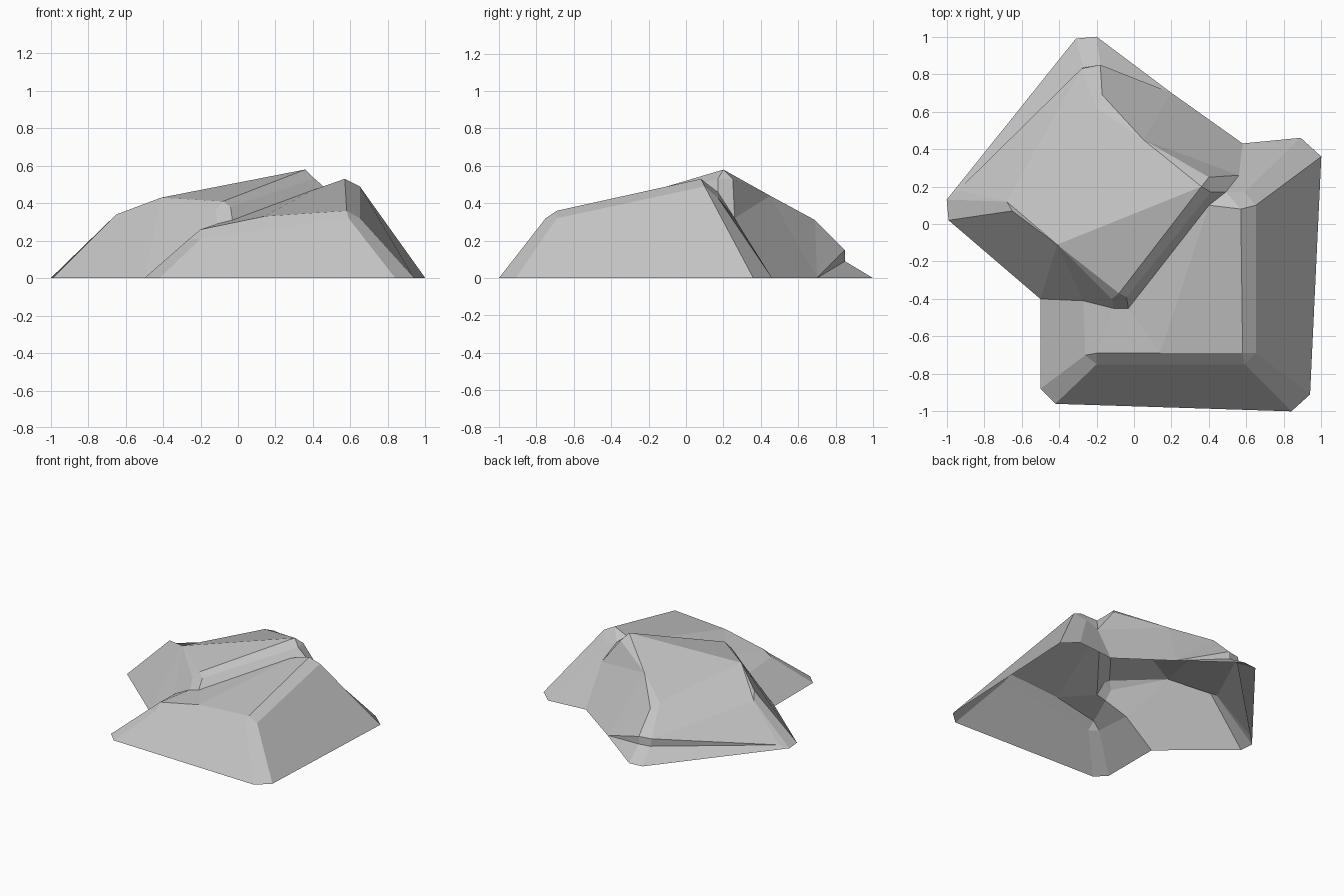
import bpy
import bmesh

default_cube = bpy.data.objects.get("Cube")
if default_cube:
    bpy.data.objects.remove(default_cube, do_unlink=True)

stone = bpy.data.materials.new("stone_grey")
stone.use_nodes = True
grey = (0.55, 0.55, 0.55, 1)
stone.diffuse_color = grey
stone.node_tree.nodes["Principled BSDF"].inputs["Base Color"].default_value = grey

# Ground outline shared by both halves of the rock
ground = dict(
    notch_left=(-.5, -.4), slab_left=(-.5, -.88), slab_front_left=(-.42, -.96),
    slab_front_right=(.84, -1), slab_right=(.94, -.91), slab_back_right=(1, .36),
    slab_back=(.89, .46), notch_back=(.58, .43), back_middle=(.2, .7),
    back_right=(-.2, 1), back_left=(-.31, .99), side_back=(-1, .13), side_front=(-.99, .02),
)

# Corners of the low slab and of the valley between the halves
slab = dict(
    corner_front=(.59, -.75, .32), corner_right=(.65, -.69, .32), corner_top=(.58, -.69, .36),
    left_front=(-.2, -.75, .21), left_side=(-.26, -.7, .21), left_top=(-.2, -.69, .26),
    crest_middle=(.14, -.69, .33), peak=(.57, .08, .53), peak_right=(.65, .1, .49),
    shoulder=(.59, .17, .43), gully_back=(.56, .26, .32), gully_top=(.49, .17, .46),
    valley_top=(.4, .1, .47), valley_bottom=(-.03, -.45, .31),
    valley_toe=(-.11, -.45, .29), valley_left=(-.27, -.41, .2),
)

# Corners of the tilted boulder
boulder = dict(
    summit=(.36, .2, .58), summit_right=(.41, .17, .53), summit_back=(.4, .25, .53),
    nose_top=(-.08, -.37, .41), nose_left=(-.12, -.4, .36), nose_right=(-.04, -.39, .38),
    brow=(-.41, -.11, .43), cheek_front=(-.65, .07, .34), cheek_back=(-.68, .12, .29),
    ridge_middle=(.05, .45, .44), ridge_end=(-.2, .62, .34), ridge_low=(-.17, .69, .31),
    lip_right=(-.18, .85, .15), lip_left=(-.28, .83, .15),
    step_right=(-.18, .85, .09), step_left=(-.27, .835, .09), heel=(-.94, .18, .03),
)

# Slab sides, including the bevelled corners
slab_sides = [
    "slab_front_left slab_front_right corner_front left_front",
    "slab_front_right slab_right corner_right corner_front",
    "slab_right slab_back_right peak_right corner_right",
    "slab_back_right slab_back shoulder peak_right",
    "slab_back notch_back gully_back shoulder",
    "slab_left slab_front_left left_front left_side",
    "notch_left slab_left left_side valley_left",
]

# Slab top with its worn edges
slab_top = [
    "peak_right shoulder peak",
    "shoulder gully_back gully_top",
    "shoulder gully_top peak",
    "peak gully_top valley_top",
    "corner_right peak_right peak corner_top",
    "corner_front corner_right corner_top",
    "left_front corner_front corner_top crest_middle left_top",
    "corner_top peak valley_top crest_middle",
    "crest_middle valley_top valley_bottom",
    "crest_middle valley_bottom valley_toe left_top",
    "left_top valley_toe valley_left left_side",
    "left_front left_top left_side",
]

# Boulder front wall and the wall above the valley
boulder_front = [
    "side_front notch_left brow cheek_front",
    "notch_left valley_left brow",
    "valley_left valley_toe nose_left brow",
    "brow nose_left nose_top",
    "nose_left valley_toe valley_bottom nose_right",
    "nose_top nose_left nose_right",
    "nose_top nose_right summit_right summit",
    "nose_right valley_bottom valley_top summit_right",
    "summit_right valley_top gully_top",
    "summit_right gully_top gully_back summit_back",
    "summit summit_right summit_back",
]

# Boulder back wall and the stepped foot
boulder_back = [
    "summit summit_back ridge_middle",
    "summit_back gully_back ridge_middle",
    "gully_back notch_back back_middle ridge_middle",
    "ridge_middle back_middle ridge_low",
    "ridge_middle ridge_low ridge_end",
    "ridge_low back_middle lip_right",
    "lip_right back_middle step_right",
    "step_right back_middle back_right",
    "back_right back_left step_left step_right",
    "lip_right step_right step_left lip_left",
    "lip_left step_left heel",
    "step_left back_left side_back heel",
]

# Boulder sloping top
boulder_top = [
    "summit brow nose_top",
    "summit ridge_middle ridge_end brow",
    "ridge_end ridge_low lip_right lip_left",
    "brow ridge_end lip_left cheek_back",
    "cheek_back lip_left heel",
    "cheek_front brow cheek_back",
    "heel side_back cheek_back",
    "side_back side_front cheek_front cheek_back",
]


def build_shell(name, corners, facets):
    """Join named corners into one open-bottomed faceted shell."""
    bm = bmesh.new()
    verts = {key: bm.verts.new(co) for key, co in corners.items()}
    for facet in facets:
        bm.faces.new([verts[key] for key in facet.split()])
    bmesh.ops.recalc_face_normals(bm, faces=bm.faces[:])
    # The shell is open below, so make sure it faces the sky
    if sum(f.normal.z * f.calc_area() for f in bm.faces) < 0:
        bmesh.ops.reverse_faces(bm, faces=bm.faces[:])
    mesh = bpy.data.meshes.new(name)
    bm.to_mesh(mesh)
    bm.free()
    mesh.materials.append(stone)
    bpy.context.collection.objects.link(bpy.data.objects.new(name, mesh))


corners = {key: (x, y, 0) for key, (x, y) in ground.items()}
corners.update(slab)
corners.update(boulder)
build_shell("rock", corners, slab_sides + slab_top + boulder_front + boulder_back + boulder_top)
